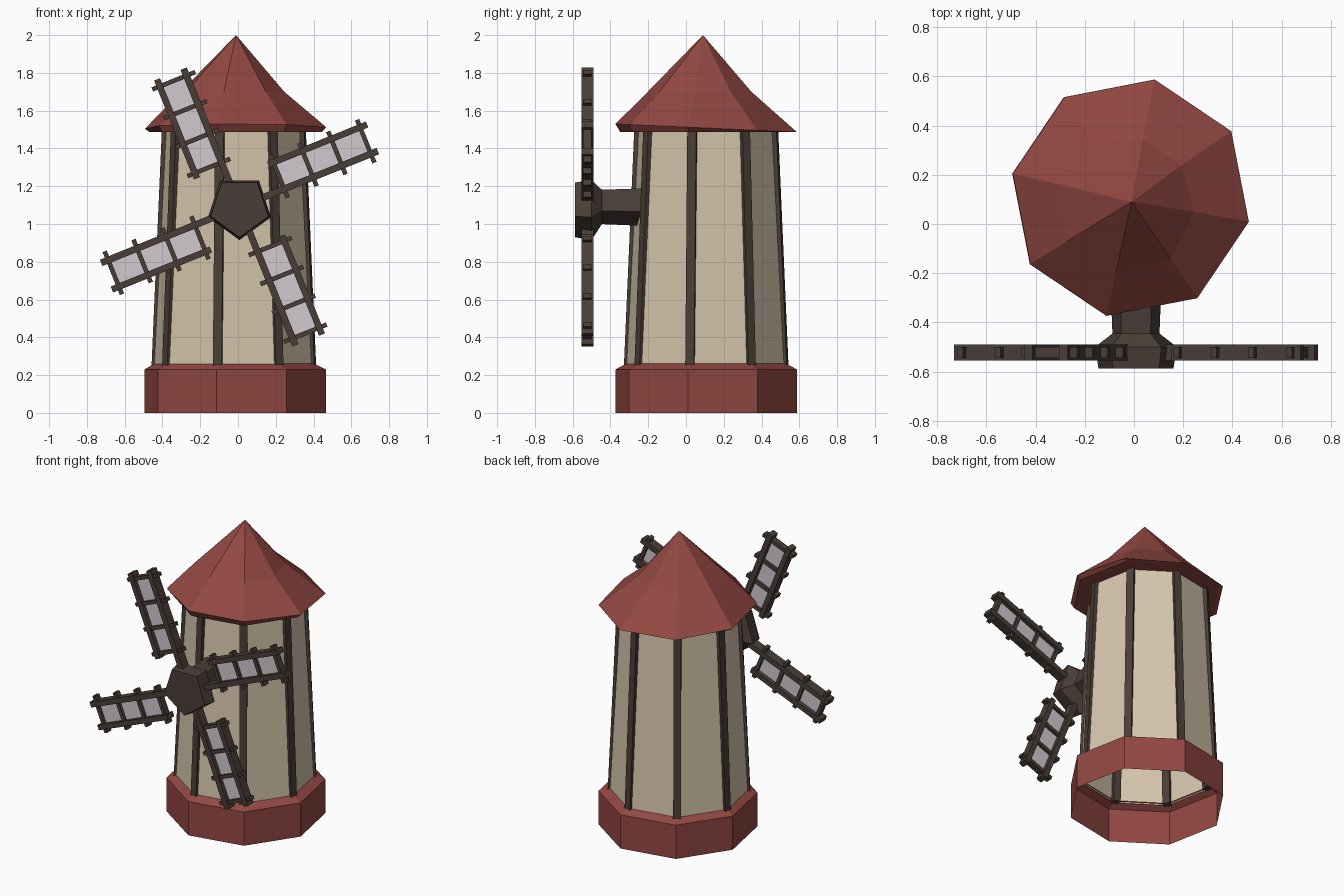
import bpy
import bmesh
from math import sin, cos, radians
from mathutils import Matrix, Vector

cube = bpy.data.objects.get("Cube")
if cube:
    bpy.data.objects.remove(cube, do_unlink=True)


def material(name, rgb):
    m = bpy.data.materials.new(name)
    m.use_nodes = True
    color = (*rgb, 1)
    m.diffuse_color = color
    node = next(n for n in m.node_tree.nodes if n.type == 'BSDF_PRINCIPLED')
    node.inputs["Base Color"].default_value = color
    node.inputs["Roughness"].default_value = 0.9
    return m


RED = material("brick red", (0.29, 0.065, 0.054))
CREAM = material("cream plaster", (0.68, 0.57, 0.415))
WOOD = material("dark wood", (0.068, 0.047, 0.038))
CLOTH = material("pale sailcloth", (0.64, 0.59, 0.63))


def finish(bm, name, mat):
    bmesh.ops.recalc_face_normals(bm, faces=bm.faces[:])
    mesh = bpy.data.meshes.new(name)
    bm.to_mesh(mesh)
    bm.free()
    mesh.materials.append(mat)
    obj = bpy.data.objects.new(name, mesh)
    bpy.context.collection.objects.link(obj)
    return obj


def loft(name, mat, rings, cap_start=False, cap_end=False, apex=None):
    """Skin a list of point rings, with optional caps or a closing tip."""
    bm = bmesh.new()
    loops = [[bm.verts.new(p) for p in ring] for ring in rings]
    n = len(loops[0])
    for a, b in zip(loops, loops[1:]):
        for i in range(n):
            j = (i + 1) % n
            bm.faces.new((a[i], a[j], b[j], b[i]))
    if cap_start:
        bm.faces.new(loops[0][::-1])
    if cap_end:
        bm.faces.new(loops[-1])
    if apex:
        tip = bm.verts.new(apex)
        for i in range(n):
            bm.faces.new((loops[-1][i], loops[-1][(i + 1) % n], tip))
    return finish(bm, name, mat)


def add_box(bm, lo, hi, matrix):
    lo, hi = Vector(lo), Vector(hi)
    size = Matrix.Diagonal((*(hi - lo), 1))
    bmesh.ops.create_cube(bm, size=1,
                          matrix=matrix @ Matrix.Translation((lo + hi) / 2) @ size)


# Eight-sided plan shared by base, tower and roof
ANGLES = [radians(33.5 + 45 * i) for i in range(8)]


def octagon(cx, cy, r, z):
    return [(cx + r * cos(a), cy + r * sin(a), z) for a in ANGLES]


# Base skirt with sloped ledge, open below
loft("base", RED, [octagon(-0.015, 0.107, 0.49, 0), octagon(-0.015, 0.107, 0.49, 0.23),
                   octagon(-0.02, 0.107, 0.43, 0.262)])

# Tapered tower wall
TX, TY = -0.022, 0.107
loft("tower_wall", CREAM, [octagon(TX, TY, 0.435, 0.25), octagon(TX, TY, 0.37, 1.5)])

# Timber posts along the tower corners
for i, a in enumerate(ANGLES):
    out = Vector((cos(a), sin(a), 0))
    side = Vector((-sin(a), cos(a), 0))
    rings = []
    for z, r in ((0.245, 0.44), (1.5, 0.384)):
        c = Vector((TX, TY, z)) + out * (r - 0.022)
        rings.append([c + out * s * 0.022 + side * t * 0.024
                      for s, t in ((1, -1), (1, 1), (-1, 1), (-1, -1))])
    loft(f"corner_post_{i + 1}", WOOD, rings, True, True)

# Slightly crooked roof: eave tilts up at the front, waist dips at the back right
RX, RY = -0.013, 0.107
eave = [(RX + 0.49 * cos(a), RY + 0.49 * sin(a), 1.508 - 0.022 * sin(a)) for a in ANGLES]
waist = []
for a in ANGLES:
    r = 0.28 - 0.035 * cos(a - radians(50))
    waist.append((RX + r * cos(a), RY - 0.005 + r * sin(a), 1.7))
loft("roof", RED, [octagon(RX, RY, 0.465, 1.487), eave, waist],
     cap_start=True, apex=(-0.01, 0.09, 2.0))

# Five-sided hub and axle
HX, HZ = 0.008, 1.09


def pentagon(r, y, dz=0.0):
    return [(HX + r * cos(radians(72 * i - 90)), y,
             HZ + dz + r * sin(radians(72 * i - 90))) for i in range(5)]


loft("hub", WOOD, [pentagon(0.16, -0.588), pentagon(0.175, -0.5),
                   pentagon(0.1, -0.445, 0.01)], True, True)
loft("axle", WOOD, [pentagon(0.1, -0.46, 0.01), pentagon(0.11, -0.22, 0.01)], True, True)

# Four sails: u runs outward, v across, w along depth
for k in range(4):
    t = radians(22 + 90 * k)
    m = Matrix(((cos(t), -sin(t), 0, HX),
                (0, 0, -1, -0.522),
                (sin(t), cos(t), 0, HZ),
                (0, 0, 0, 1)))
    frame = bmesh.new()
    add_box(frame, (0.08, -0.018, -0.032), (0.79, 0.018, 0.032), m)
    add_box(frame, (0.225, 0.135, -0.032), (0.79, 0.169, 0.032), m)
    for u in (0.255, 0.42, 0.585, 0.75):
        add_box(frame, (u - 0.012, -0.05, -0.022), (u + 0.012, 0.195, 0.022), m)
    finish(frame, f"sail_frame_{k + 1}", WOOD)
    cloth = bmesh.new()
    add_box(cloth, (0.255, 0.005, -0.004), (0.75, 0.15, 0.004), m)
    finish(cloth, f"sail_cloth_{k + 1}", CLOTH)
